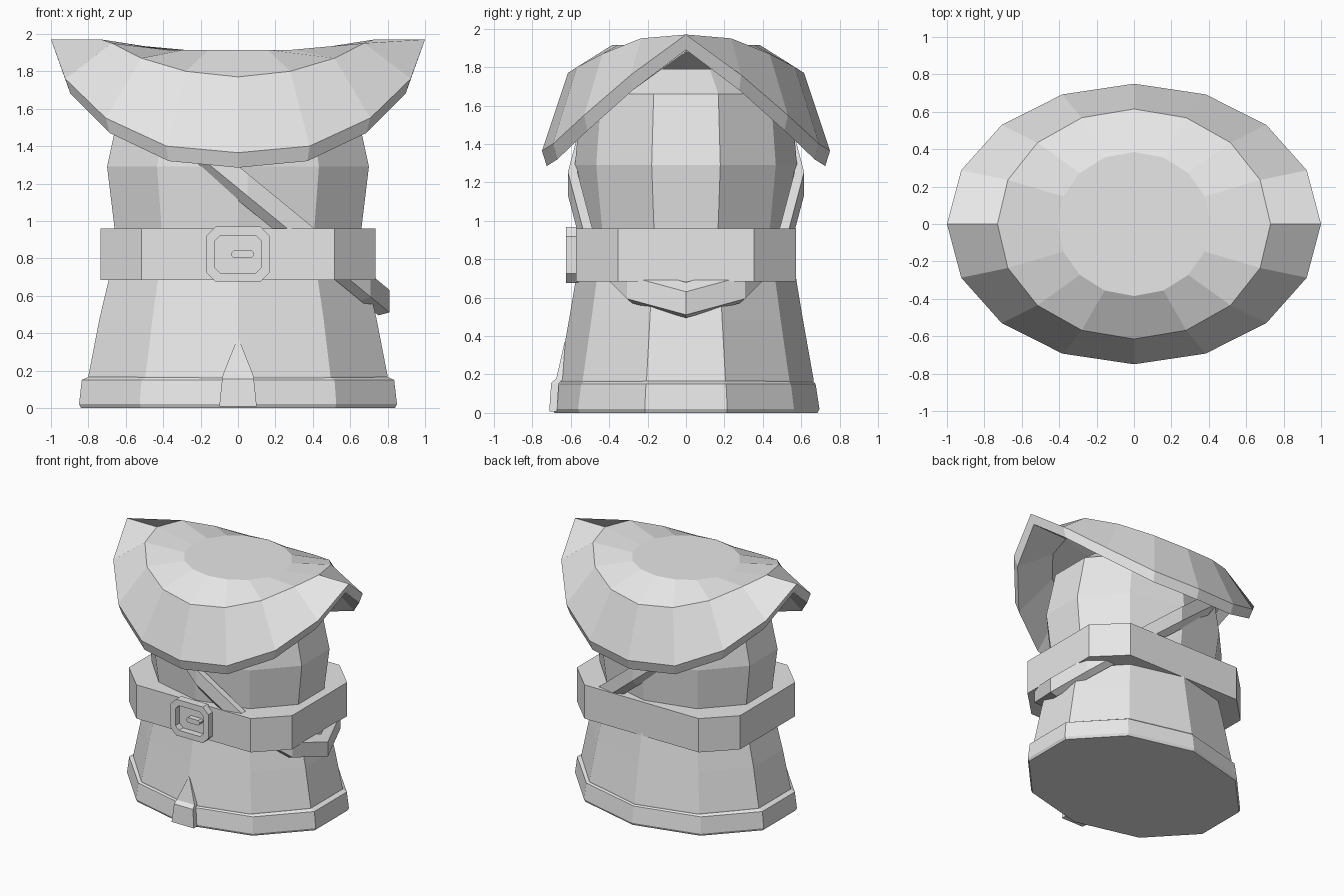
import bpy, bmesh
from math import sin, cos, pi, radians

cube = bpy.data.objects.get("Cube")
if cube:
    bpy.data.objects.remove(cube, do_unlink=True)

grey = bpy.data.materials.new("plain_grey")
grey.use_nodes = True
grey.diffuse_color = (0.8, 0.8, 0.8, 1)
grey.node_tree.nodes["Principled BSDF"].inputs["Base Color"].default_value = (0.8, 0.8, 0.8, 1)


def loft(name, rings, closed=False):
    """Skin a stack of equal rings; cap the ends, or join last to first."""
    bm = bmesh.new()
    loops = [[bm.verts.new(p) for p in ring] for ring in rings]
    n = len(loops[0])
    pairs = list(zip(loops, loops[1:]))
    if closed:
        pairs.append((loops[-1], loops[0]))
    else:
        bm.faces.new(loops[0])
        bm.faces.new(loops[-1])
    for a, b in pairs:
        for i in range(n):
            j = (i + 1) % n
            bm.faces.new((a[i], a[j], b[j], b[i]))
    bmesh.ops.recalc_face_normals(bm, faces=bm.faces)
    mesh = bpy.data.meshes.new(name)
    bm.to_mesh(mesh)
    bm.free()
    mesh.materials.append(grey)
    obj = bpy.data.objects.new(name, mesh)
    bpy.context.collection.objects.link(obj)
    return obj


def ellipse(rx, ry, z, n, turn=0.0, cx=0.0):
    """Ring of n points; z is a height or a function of index and x."""
    ring = []
    for i in range(n):
        a = 2 * pi * i / n + turn
        x = cx + rx * cos(a)
        ring.append((x, ry * sin(a), z(i, x) if callable(z) else z))
    return ring


def cut_corner(w, h, c):
    """Rectangle outline with cut corners, as half sizes."""
    return [(w, c - h), (w, h - c), (w - c, h), (c - w, h),
            (-w, h - c), (-w, c - h), (c - w, -h), (w - c, -h)]


# Torso and hem: ten-sided, half width on x measured at the side flats
def decagons(profile):
    return [ellipse(w / cos(radians(18)), d, z, 10, radians(18)) for w, d, z in profile]


loft("torso", decagons([
    (0.80, 0.665, 0.12), (0.80, 0.665, 0.17), (0.74, 0.61, 0.48), (0.69, 0.575, 0.69),
    (0.66, 0.54, 0.96), (0.70, 0.578, 1.29), (0.62, 0.545, 1.66), (0.45, 0.40, 1.79)]))
loft("hem", decagons([
    (0.84, 0.685, 0.0), (0.85, 0.695, 0.02), (0.835, 0.675, 0.15), (0.79, 0.655, 0.17)]))


# Shoulder cape: sixteen-sided, drooping front and back, peaked at the sides
def droop(heights, drop=0.0):
    def height(i, x):
        k = i % 8
        return heights[min(k, 8 - k)] - drop
    return height


edge = (1.97, 1.76, 1.55, 1.40, 1.365)
crown = (1.97, 1.95, 1.87, 1.80, 1.77)
loft("shoulder_cape", [
    ellipse(0.41, 0.385, 1.915, 16),
    ellipse(0.73, 0.615, droop(crown), 16),
    ellipse(1.0, 0.75, droop(edge), 16),
    ellipse(0.97, 0.725, droop(edge, 0.08), 16),
    ellipse(0.66, 0.55, droop(crown, 0.09), 16),
    ellipse(0.38, 0.36, 1.78, 16)])

# Belt: box with cut corners
outline = [(0.735, -0.355), (0.735, 0.355), (0.515, 0.572), (-0.515, 0.572),
           (-0.735, 0.355), (-0.735, -0.355), (-0.515, -0.572), (0.515, -0.572)]
loft("belt", [[(x, y, z) for x, y in outline] for z in (0.685, 0.96)])


# Buckle frame and prong on the front of the belt
def buckle_ring(w, h, c, y):
    return [(x, y, z + 0.822) for x, z in cut_corner(w, h, c)]


loft("buckle_frame", [
    buckle_ring(0.17, 0.147, 0.05, -0.56), buckle_ring(0.17, 0.147, 0.05, -0.625),
    buckle_ring(0.125, 0.1, 0.03, -0.625), buckle_ring(0.125, 0.1, 0.03, -0.56)], closed=True)
loft("buckle_prong", [[(x + 0.025, y, z + 0.822) for x, z in cut_corner(0.06, 0.02, 0.013)]
                      for y in (-0.56, -0.615)])


# Diagonal strap: tilted ring around the torso
def tilted(offset):
    return lambda i, x: 1.23 - 0.82 * x + offset


loft("diagonal_strap", [
    ellipse(0.76, 0.615, tilted(0.065), 12, cx=0.05),
    ellipse(0.76, 0.615, tilted(-0.055), 12, cx=0.05),
    ellipse(0.70, 0.565, tilted(-0.12), 12, cx=0.05),
    ellipse(0.70, 0.565, tilted(0.065), 12, cx=0.05)], closed=True)

# Pointed tab folded over the front of the hem
tab = [(0.1, -0.712, 0.008), (0.085, -0.702, 0.155), (0.08, -0.675, 0.18), (0.004, -0.632, 0.37)]
loft("hem_tab", [[(-w, y, z), (w, y, z), (w, y + 0.04, z), (-w, y + 0.04, z)]
                 for w, y, z in tab])
